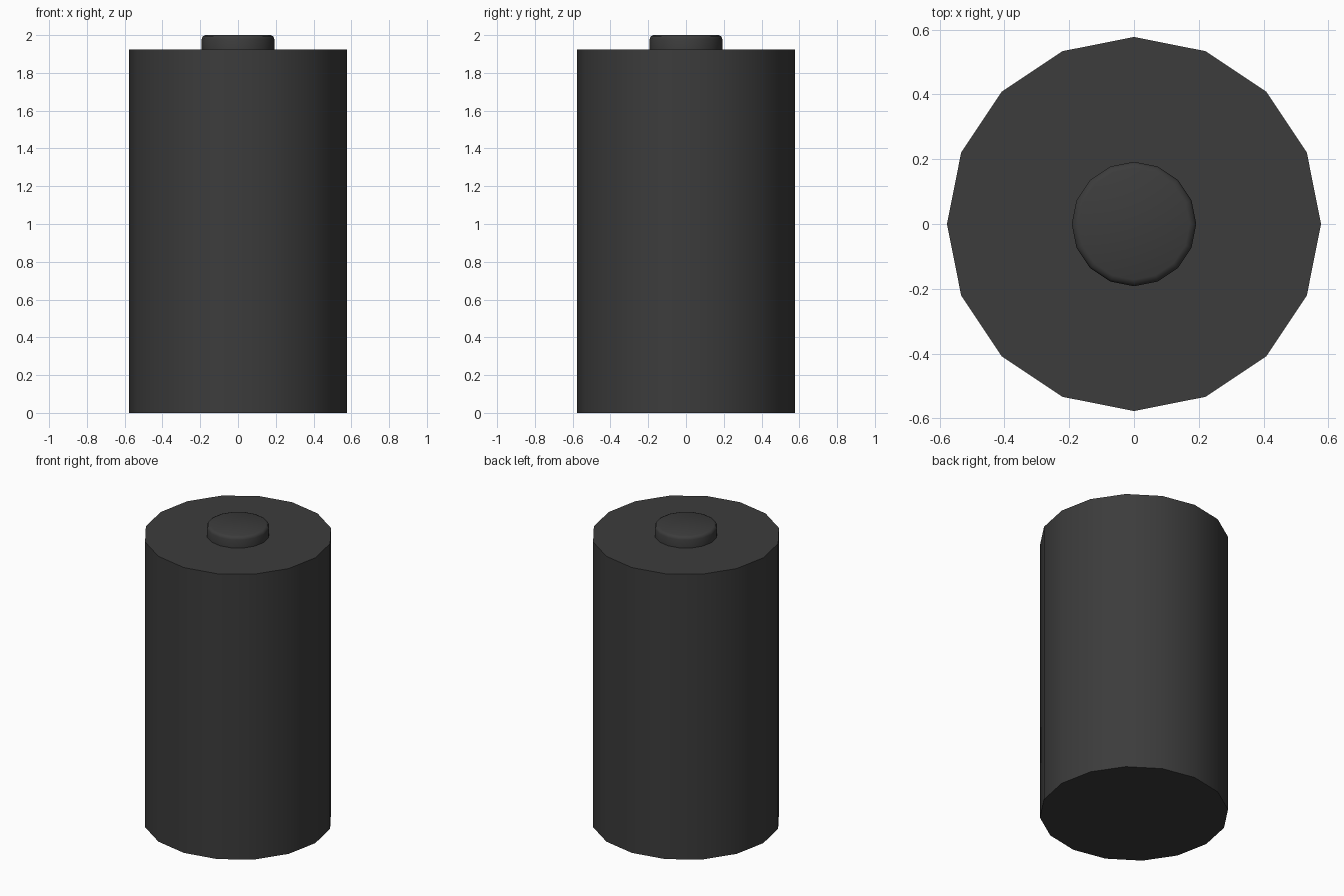
import bpy, bmesh, math

if "Cube" in bpy.data.objects:
    bpy.data.objects.remove(bpy.data.objects["Cube"])

SIDES = 16

dark = bpy.data.materials.new("dark_casing")
dark.diffuse_color = (0.045, 0.045, 0.045, 1)
dark.use_nodes = True
dark.node_tree.nodes["Principled BSDF"].inputs["Base Color"].default_value = dark.diffuse_color


def lathe(name, profile, cap_bottom, smooth_angle):
    """Stack rings of (radius, z) into a closed faceted round part."""
    bm = bmesh.new()
    rings = [[bm.verts.new((r * math.cos(2 * math.pi * i / SIDES),
                            r * math.sin(2 * math.pi * i / SIDES), z))
              for i in range(SIDES)] for r, z in profile]
    for low, high in zip(rings, rings[1:]):
        for i in range(SIDES):
            j = (i + 1) % SIDES
            bm.faces.new((low[i], low[j], high[j], high[i]))
    bm.faces.new(rings[-1])
    if cap_bottom:
        bm.faces.new(rings[0][::-1])
    mesh = bpy.data.meshes.new(name)
    bm.to_mesh(mesh)
    bm.free()
    mesh.materials.append(dark)
    obj = bpy.data.objects.new(name, mesh)
    bpy.context.collection.objects.link(obj)
    bpy.ops.object.select_all(action='DESELECT')
    obj.select_set(True)
    bpy.context.view_layer.objects.active = obj
    bpy.ops.object.shade_smooth_by_angle(angle=math.radians(smooth_angle))
    return obj


# Main cylinder
lathe("battery_body", [(0.577, 0), (0.577, 1.925)], True, 30)

# Raised terminal with a rounded top rim
lathe("top_terminal",
      [(0.192, 1.925), (0.192, 1.98), (0.186, 1.994), (0.172, 2.0)], False, 60)
